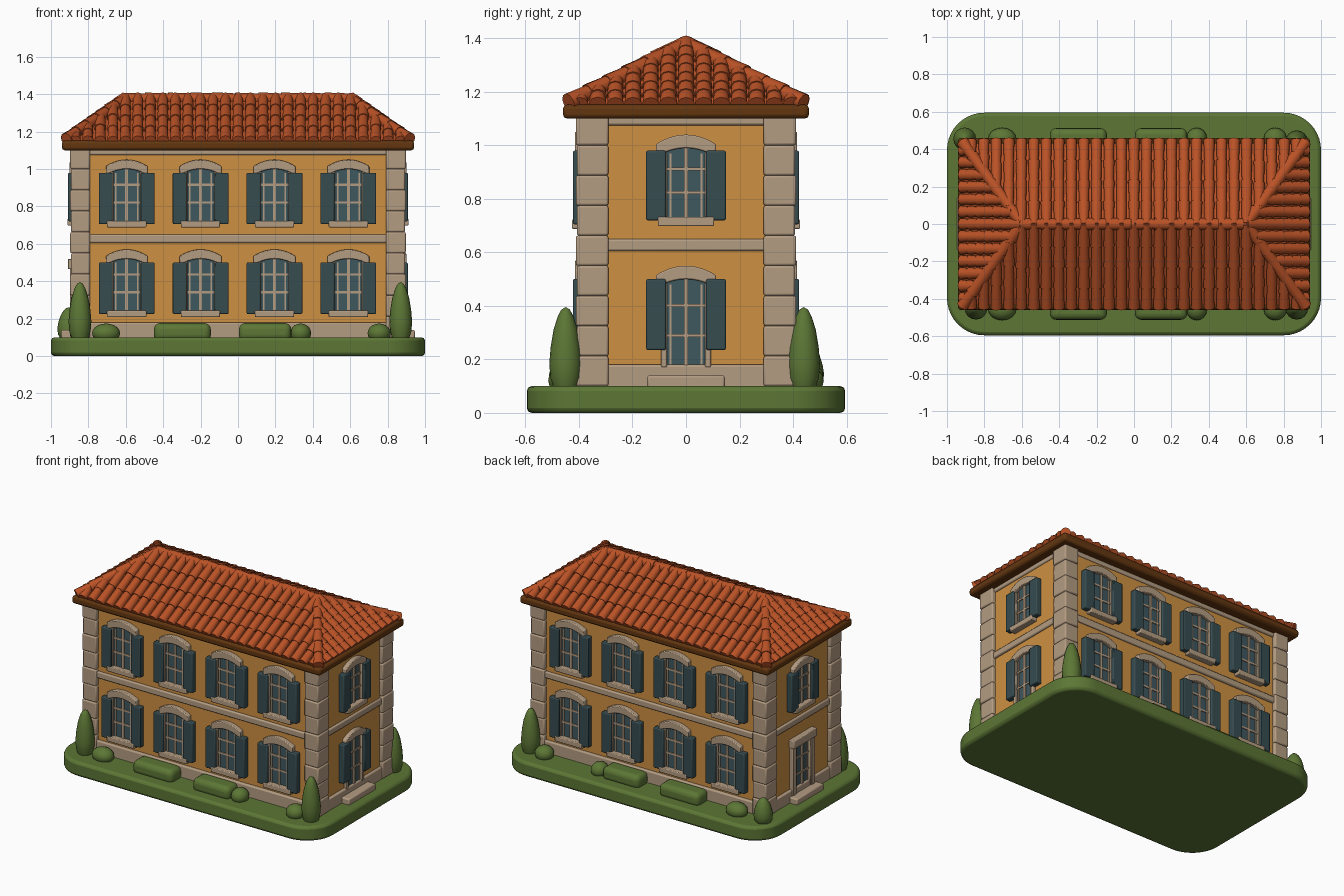
import bpy, bmesh, math, random
from mathutils import Matrix, Vector

if "Cube" in bpy.data.objects:
    bpy.data.objects.remove(bpy.data.objects["Cube"])

random.seed(3)

def mat(name, r, g, b):
    m = bpy.data.materials.new(name)
    m.diffuse_color = [(c / 255 / 12.92 if c < 11 else ((c / 255 + .055) / 1.055) ** 2.4) for c in (r, g, b)] + [1]
    m.use_nodes = True
    m.node_tree.nodes["Principled BSDF"].inputs["Base Color"].default_value = m.diffuse_color
    return m

GREEN = mat("grass green", 92, 118, 53)
OCHRE = mat("ochre plaster", 206, 144, 66)
STONE = mat("pale stone", 180, 156, 130)
TEAL = mat("shutter teal", 55, 76, 80)
GLASS = mat("window blue", 62, 88, 95)
TILE = mat("terracotta", 186, 82, 38)
BROWN = mat("eave brown", 98, 54, 16)

parts = {}
I = Matrix.Identity(4)

def part(name, material, bevel=0):
    """Mesh accumulator for one named part."""
    if name not in parts:
        parts[name] = (bmesh.new(), material, bevel)
    return parts[name][0]

def box(bm, x0, x1, y0, y1, z0, z1, M=I):
    T = Matrix.Translation(((x0 + x1) / 2, (y0 + y1) / 2, (z0 + z1) / 2))
    S = Matrix.Diagonal((x1 - x0, y1 - y0, z1 - z0, 1))
    return bmesh.ops.create_cube(bm, size=1, matrix=M @ T @ S)["verts"]

def prism(bm, pts, y0, y1, M):
    """Extrude an (x, z) outline from y0 to y1."""
    f = bm.faces.new([bm.verts.new(M @ Vector((x, y0, z))) for x, z in pts])
    r = bmesh.ops.extrude_face_region(bm, geom=[f])
    d = M.to_3x3() @ Vector((0, y1 - y0, 0))
    bmesh.ops.translate(bm, vec=d, verts=[v for v in r["geom"] if isinstance(v, bmesh.types.BMVert)])

def tiles(bm, a, b, r, step):
    """Row of overlapping round tiles from low point a to high point b."""
    d = b - a
    n = max(1, round(d.length / step))
    R = d.to_track_quat('Z', 'Y').to_matrix().to_4x4()
    for i in range(n):
        c = a + d * ((i + .5) / n)
        k = random.uniform(.95, 1.05)
        bmesh.ops.create_cone(bm, cap_ends=True, segments=10, radius1=r * k, radius2=r * .84,
                              depth=d.length / n * 1.12, matrix=Matrix.Translation(c) @ R)

# Rounded lawn
bm = part("lawn_base", GREEN, .018)
box(bm, -1, 1, -.595, .595, 0, .1)
bmesh.ops.bevel(bm, geom=[e for e in bm.edges if abs(e.verts[0].co.z - e.verts[1].co.z) > .05],
                offset=.2, segments=10, profile=.5, affect='EDGES')

# Walls and stone courses
box(part("plaster_walls", OCHRE), -.87, .87, -.385, .385, .09, 1.12)
bm = part("stone_courses", STONE, .008)
for x, y, z0, z1 in ((.889, .405, .09, .18), (.884, .4, .605, .65), (.88, .395, 1.075, 1.12)):
    box(bm, -x, x, -y, y, z0, z1)

# Corner quoins
bm = part("corner_quoins", STONE, .008)
core = part("quoin_cores", STONE)
for sx in (-1, 1):
    for sy in (-1, 1):
        M = Matrix.Diagonal((sx, sy, 1, 1))
        box(core, .795, .882, .295, .397, .1, 1.115, M)
        for i in range(9):
            e = .004 * (i % 2)
            z = .1 + i * .1125
            box(bm, .79, .897 - e, .29, .412 - e, z, z + .1125, M)

# Windows and doors
def window(M, z0, zt, shutters=None, sill=True, arch=True):
    frame = part("window_frames", STONE, .005)
    w = .082
    top = zt - .05
    box(part("window_glass", GLASS), -w, w, -.006, .01, z0, top, M)
    for s in (-1, 1):
        box(frame, s * w - .011, s * w + .011, -.022, .01, z0, top - .015, M)
    us = [-.112 + .224 * i / 10 for i in range(11)]
    if arch:
        outer = [(u, zt - .035 * (u / .112) ** 2) for u in us]
        inner = [(u, zt - .05 - .033 * (u / .112) ** 2) for u in reversed(us)]
        prism(frame, outer + inner, .005, -.03, M)
    else:
        box(frame, -.125, .125, -.04, .01, zt - .055, zt, M)
        for s in (-1, 1):
            box(frame, s * .1 - .02, s * .1 + .02, -.028, .01, z0, zt - .05, M)
    bars = part("glazing_bars", STONE)
    box(bars, -.008, .008, -.014, 0, z0, top, M)
    for t in (.36, .7):
        z = z0 + (top - z0) * t
        box(bars, -w, w, -.012, 0, z - .006, z + .006, M)
    for s in (-1, 1):
        box(bars, s * .058 - .004, s * .058 + .004, -.011, 0, z0, top - .02, M)
    if sill:
        box(frame, -.105, .105, -.042, .01, z0 - .032, z0 + .003, M)
    if shutters:
        sh = part("shutters", TEAL, .006)
        for s in (-1, 1):
            box(sh, s * .112 - .037, s * .112 + .037, -.038, .005, *shutters, M)

def wall(deg, u, d):
    return Matrix.Rotation(math.radians(deg), 4, 'Z') @ Matrix.Translation((u, -d, 0))

for deg in (0, 180):
    for u in (-.595, -.2, .195, .59):
        for z in (0, .48):
            window(wall(deg, u, .385), .24 + z, .57 + z, (.225 + z, .5 + z))
for deg in (90, 270):
    M = wall(deg, 0, .87)
    window(M, .73, 1.04, (.72, .98))
    if deg == 90:
        window(M, .17, .55, (.235, .5), sill=False)
    else:
        window(M, .14, .52, sill=False, arch=False)
    box(part("door_steps", STONE, .008), -.145, .145, -.075, .01, .09, .14, M)

# Eave cornice
box(part("eave_cornice", BROWN, .016), -.942, .942, -.46, .46, 1.1, 1.152)

# Hipped roof core
EX, EY, Z0, Z1, RX = .92, .44, 1.145, 1.375, .6
bm = part("roof_core", TILE)
v = [bm.verts.new(p) for p in ((-EX, -EY, Z0), (EX, -EY, Z0), (EX, EY, Z0), (-EX, EY, Z0), (-RX, 0, Z1), (RX, 0, Z1))]
for f in ((3, 2, 1, 0), (0, 1, 5, 4), (1, 2, 5), (2, 3, 4, 5), (3, 0, 4)):
    bm.faces.new([v[i] for i in f])

# Tile rows running up each slope, clipped at the hips
bm = part("roof_tiles", TILE)
for s in (-1, 1):
    for i in range(27):
        x = -.87 + 1.74 * i / 26
        t = min(1, (EX - abs(x)) / (EX - RX))
        tiles(bm, Vector((x, s * EY, Z0 + .008)), Vector((x, s * EY * (1 - t), Z0 + .008 + (Z1 - Z0) * t)), .031, .12)
    for i in range(13):
        y = -.396 + .066 * i
        t = 1 - abs(y) / EY
        tiles(bm, Vector((s * EX, y, Z0 + .01)), Vector((s * (EX + (RX - EX) * t), y, Z0 + .01 + (Z1 - Z0) * t)), .033, .055)

# Ridge and hip caps
bm = part("ridge_caps", TILE)
tiles(bm, Vector((-RX - .01, 0, Z1)), Vector((RX, 0, Z1)), .034, .12)
for sx in (-1, 1):
    for sy in (-1, 1):
        tiles(bm, Vector((sx * .915, sy * .435, Z0 + .018)), Vector((sx * RX, 0, Z1)), .034, .1)

# Cypress trees, lathed from a profile
bm = part("cypress_trees", GREEN)
prof = [(.045, 0), (.057, .12), (.061, .3), (.056, .5), (.045, .72), (.03, .88), (.016, .97), (.001, 1)]
for x, y, h in ((-.845, -.45, .3), (.87, -.45, .3), (.87, .44, .3), (-.905, .455, .165)):
    rings = [[bm.verts.new((x + r * math.cos(a * math.pi / 8), y + r * math.sin(a * math.pi / 8), .095 + h * z))
              for a in range(16)] for r, z in prof]
    for p, q in zip(rings, rings[1:]):
        for a in range(16):
            bm.faces.new((p[a], p[a - 15], q[a - 15], q[a]))

# Clipped hedges and round shrubs
hedge = part("hedges", GREEN, .034)
shrub = part("round_shrubs", GREEN)
for s in (-1, 1):
    for x0, x1 in ((-.45, -.145), (.005, .285)):
        box(hedge, x0, x1, s * .45 - .062, s * .45 + .062, .08, .176)
    for x, r in ((-.705, .075), (.335, .056), (.755, .062)):
        bmesh.ops.create_uvsphere(shrub, u_segments=16, v_segments=10, radius=1,
            matrix=Matrix.Translation((x, s * .455, .122)) @ Matrix.Diagonal((r, .06, .052, 1)))

# Turn the parts into objects
for name, (bm, material, bevel) in parts.items():
    bmesh.ops.recalc_face_normals(bm, faces=bm.faces)
    me = bpy.data.meshes.new(name)
    bm.to_mesh(me)
    bm.free()
    me.materials.append(material)
    ob = bpy.data.objects.new(name, me)
    bpy.context.collection.objects.link(ob)
    if bevel:
        m = ob.modifiers.new("soft edges", 'BEVEL')
        m.width, m.segments, m.limit_method = bevel, (4 if bevel > .03 else 2), 'ANGLE'
    ob.select_set(True)
    bpy.context.view_layer.objects.active = ob
bpy.ops.object.shade_smooth_by_angle(angle=math.radians(40))
